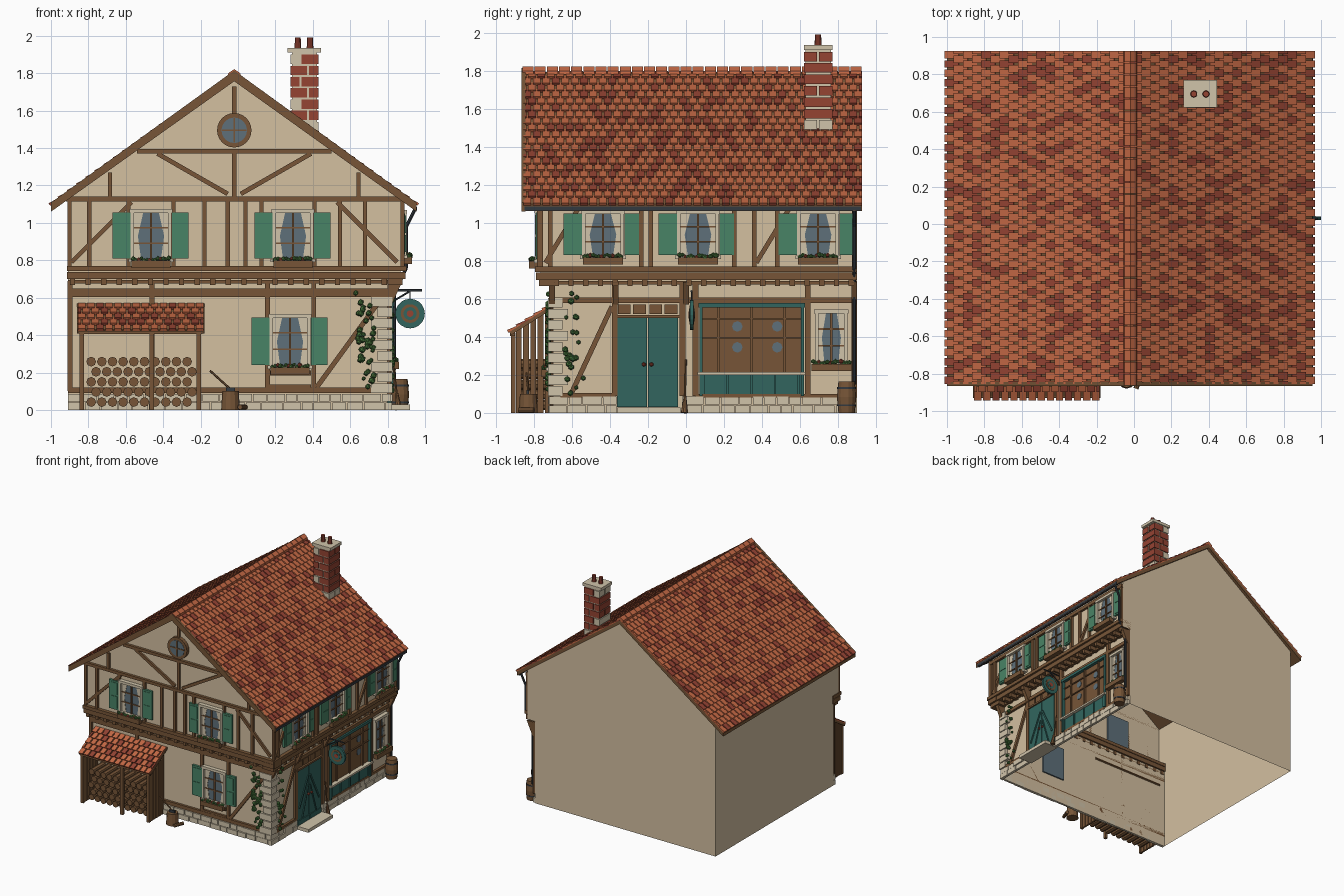
import bpy, bmesh, math, random
from mathutils import Matrix, Vector

cube = bpy.data.objects.get("Cube")
if cube:
    bpy.data.objects.remove(cube)
random.seed(7)

# Palette
PALETTE = dict(plaster="d2be9f", timber="76563a", roof_tile="c26846", brick_red="934536",
               teal_paint="35655f", shutter_green="4a8266", glass="5f6f79", stone="cfc2a8",
               foliage="47703c", iron="363c42")
NAMES = list(PALETTE)
MATS = []
for label, code in PALETTE.items():
    rgb = [(int(code[i:i + 2], 16) / 255) ** 2.2 for i in (0, 2, 4)]
    m = bpy.data.materials.new(label)
    m.use_nodes = True
    m.diffuse_color = (*rgb, 1)
    bsdf = m.node_tree.nodes["Principled BSDF"]
    bsdf.inputs["Base Color"].default_value = (*rgb, 1)
    bsdf.inputs["Roughness"].default_value = 0.8
    MATS.append(m)

parts = {}


def part(name):
    return parts.setdefault(name, bmesh.new())


def basis(origin, u, v):
    u, v = Vector(u).normalized(), Vector(v).normalized()
    return Matrix.Translation(origin) @ Matrix((u, v, u.cross(v))).transposed().to_4x4()


def poly(name, col, M, pts, d0, d1):
    """Extrude a flat outline between two depths."""
    bm, n = part(name), len(pts)
    a, b = [[bm.verts.new(M @ Vector((*p, d))) for p in pts] for d in (d0, d1)]
    faces = [bm.faces.new(a[::-1]), bm.faces.new(b)]
    faces += [bm.faces.new((a[i], a[(i + 1) % n], b[(i + 1) % n], b[i])) for i in range(n)]
    for f in faces:
        f.material_index = NAMES.index(col)


def box(name, col, M, u0, u1, z0, z1, d0, d1):
    poly(name, col, M, [(u0, z0), (u1, z0), (u1, z1), (u0, z1)], d0, d1)


def beam(name, col, M, p, q, w, d0, d1):
    p, q = Vector(p), Vector(q)
    t = (q - p).normalized()
    s = Vector((-t.y, t.x)) * w / 2
    poly(name, col, M, [p - s, q - s, q + s, p + s], d0, d1)


def rod(name, col, p, q, r, r2=None, n=10):
    p, q = Vector(p), Vector(q)
    M = Matrix.Translation((p + q) / 2) @ (q - p).to_track_quat('Z', 'Y').to_matrix().to_4x4()
    made = bmesh.ops.create_cone(part(name), cap_ends=True, segments=n, radius1=r,
                                 radius2=r if r2 is None else r2, depth=(q - p).length, matrix=M)
    for f in {f for v in made["verts"] for f in v.link_faces}:
        f.material_index = NAMES.index(col)


def ball(name, col, p, r):
    made = bmesh.ops.create_icosphere(part(name), subdivisions=1, radius=r, matrix=Matrix.Translation(p))
    for f in {f for v in made["verts"] for f in v.link_faces}:
        f.material_index = NAMES.index(col)


def tiles(name, M, width, length, cols, rows):
    """Staggered overlapping tiles: u runs up the slope, depth runs along it."""
    p, w = length / rows, width / cols
    for r in range(rows):
        for c in range(cols + r % 2):
            d0 = max(0, (c - r % 2 / 2) * w)
            d1 = min(width, (c + 1 - r % 2 / 2) * w)
            top = min(length, (r + 1.3) * p)
            col = "brick_red" if random.random() < .25 else "roof_tile"
            poly(name, col, M, [(r * p - .005, 0), (top, 0), (top, .004), (r * p - .005, .016)],
                 d0 + .005, d1 - .005)


W = Matrix()
UP = (0, 0, 1)
FRONT_UP, FRONT_LOW = basis((0, -.765, 0), (1, 0, 0), UP), basis((0, -.7, 0), (1, 0, 0), UP)
SIDE_UP, SIDE_LOW = basis((.87, 0, 0), (0, 1, 0), UP), basis((.8, 0, 0), (0, 1, 0), UP)

# Hollow wall shells, open underneath
GABLE = basis((0, 0, 0), (1, 0, 0), UP)
box("lower_walls", "plaster", W, -.91, .8, -.7, .9, 0, .74)
poly("upper_walls", "plaster", GABLE, [(-.91, .7), (.87, .7), (.87, 1.135), (-.02, 1.775), (-.91, 1.14)], -.9, .765)
for name in ("lower_walls", "upper_walls"):
    bm = part(name)
    bmesh.ops.recalc_face_normals(bm, faces=bm.faces)
    bmesh.ops.delete(bm, geom=[f for f in bm.faces if abs(f.normal.z) > .4], context='FACES')

# Roof deck, bargeboards, tiles, ridge
RIDGE = (-.02, 1.795)
for side, ex in (("left", -1), ("right", .955)):
    eave = (ex, 1.095)
    poly("roof_deck", "timber", GABLE, [eave, RIDGE, (-.02, 1.762), (ex, 1.062)], -.925, .855)
    poly("bargeboards", "timber", GABLE, [(ex, 1.108), (-.02, 1.815), (-.02, 1.757), (ex, 1.06)], .845, .865)
    w = Vector((-.02 - ex, 0, .7))
    n = Vector((-w.z, 0, w.x)) if w.x > 0 else Vector((w.z, 0, -w.x))
    M = basis((ex, .93 if ex < 0 else -.86, 1.095), w, n)
    tiles(side + "_roof_tiles", M, 1.79, w.length, 36, 20)
for i in range(28):
    y = -.86 + i * 1.79 / 28
    poly("ridge_tiles", "roof_tile", GABLE, [(-.055, 1.782), (-.02, 1.8), (.015, 1.782), (.012, 1.8), (-.02, 1.822), (-.052, 1.8)],
         -y - .058, -y)

# Gutter and downpipe
box("gutter", "iron", W, .935, .957, -.85, .92, 1.065, 1.085)
pipe = [(.945, .885, 1.07), (.9, .885, .98), (.9, .885, .76), (.835, .885, .62), (.835, .885, .15)]
for a, b in zip(pipe, pipe[1:]):
    rod("downpipe", "iron", a, b, .009, n=8)

# Chimney
box("chimney", "stone", W, .288, .422, .628, .762, 1.4, 1.91)
for r in range(8):
    z = 1.43 + r * .06
    cut = .335 if r % 2 else .375
    for x0, x1 in ((.28, cut - .005), (cut + .005, .43)):
        col = "stone" if random.random() < .2 else "brick_red"
        for y0, y1 in ((.62, .69), (.7, .77)) if r % 3 == 1 else ((.62, .77),):
            box("chimney", col, W, x0, x1, y0, y1, z, z + .05)
box("chimney_cap", "stone", W, .265, .443, .622, .77, 1.91, 1.935)
for x in (.32, .385):
    rod("chimney_pots", "brick_red", (x, .695, 1.93), (x, .695, 1.99), .019, .016)

# Upper front timbers
F = ("front_timbers", "timber", FRONT_UP)
for x in (-.9, -.795, -.585, -.345, -.18, -.055, .04, .125, .41, .545, .68, .88):
    box(*F, x - .011, x + .011, .76, 1.13, 0, .018)
for x in (-.685, .645):
    box(*F, x - .011, x + .011, 1.13, 1.27, 0, .018)
box(*F, -.92, .89, 1.115, 1.14, 0, .022)
box(*F, -.54, .5, 1.37, 1.395, 0, .022)
box(*F, -.032, -.008, 1.14, 1.37, 0, .018)
box(*F, -.032, -.008, 1.58, 1.73, 0, .018)
for s in (-1, 1):
    beam(*F, (-.02 + s * .87, .79), (-.02 + s * .55, 1.11), .024, 0, .016)
    beam(*F, (-.02 + s * .41, 1.37), (-.02 + s * .035, 1.155), .024, 0, .016)

# Round gable window
for col, r, d in (("timber", .092, .03), ("glass", .068, .032)):
    rod("round_window", col, (-.02, -.755, 1.495), (-.02, -.765 - d, 1.495), r, n=24)
box("round_window", "timber", FRONT_UP, -.025, -.015, 1.43, 1.56, .03, .036)
box("round_window", "timber", FRONT_UP, -.085, .045, 1.49, 1.5, .03, .036)

# Upper side timbers
S = ("side_timbers", "timber", SIDE_UP)
for y in (-.765, -.715, -.235, -.185, .255, .36, .48, .885):
    box(*S, y - .012, y + .012, .76, 1.09, 0, .018)
for y in (-.74, .37):
    beam(*S, (y, .79), (y + .17, 1.07), .024, 0, .016)
box(*S, -.78, .9, 1.07, 1.1, 0, .02)

# Jetty beams, joist ends, brackets
for M, u0, u1 in ((FRONT_UP, -.915, .895), (SIDE_UP, -.79, .9)):
    box("jetty", "timber", M, u0, u1, .742, .77, -.08, .03)
    box("jetty", "timber", M, u0, u1, .7, .738, -.08, .018)
    for i in range(22):
        u = u0 + .03 + i * (u1 - u0 - .06) / 21
        box("joist_ends", "timber", M, u - .014, u + .014, .668, .702, -.07, .008)
for M, u0, u1 in ((FRONT_LOW, -.91, .82), (SIDE_LOW, -.72, .9)):
    box("jetty", "timber", M, u0, u1, .675, .695, 0, .02)
for y in (-.705, -.37, 0, .885):
    bracket = basis((0, y, 0), (1, 0, 0), UP)
    poly("brackets", "timber", bracket, [(.8, .57), (.825, .57), (.88, .69), (.8, .69)], -.015, .015)

# Ground floor timbers
F, S = ("front_timbers", "timber", FRONT_LOW), ("side_timbers", "timber", SIDE_LOW)
box(*F, -.91, .82, .605, .65, 0, .02)
box(*F, -.91, .76, .09, .12, 0, .02)
for x in (-.898, -.46, .157, .405):
    box(*F, x - .013, x + .013, .1, .69, 0, .018)
beam(*F, (.42, .12), (.74, .56), .026, 0, .016)
box(*F, .17, .39, .115, .135, 0, .018)
box(*F, .17, .39, .185, .21, 0, .03)
box(*S, -.7, .9, .577, .607, 0, .02)
box(*S, -.66, -.37, .08, .105, 0, .02)
box(*S, .05, .9, .08, .1, 0, .02)
for y in (-.375, -.018, .05, .64, .885):
    box(*S, y - .015, y + .015, .09, .69, 0, .02)
beam(*S, (-.6, .11), (-.39, .56), .026, 0, .016)

# Stone plinth and corner quoins
for M, u0, u1 in ((FRONT_LOW, -.91, .81), (SIDE_LOW, -.72, -.36), (SIDE_LOW, -.02, .9)):
    for row in range(2):
        u = u0
        while u < u1 - .02:
            e = min(u1, u + random.uniform(.06, .12))
            box("plinth", "stone", M, u, e - .006, row * .045, row * .045 + .04, 0, random.uniform(.018, .026))
            u = e
for i in range(9):
    a, b = ((.1, .06), (.065, .09))[i % 2]
    box("quoins", "stone", W, .81 - a, .826, -.726, -.71 + b, .09 + i * .058, .141 + i * .058)


# Windows
def window(M, u, z0, z1, h=.11, shutters=(.1, .09), flowers=True):
    N, b = "windows", .018
    box(N, "glass", M, u - h, u + h, z0, z1, -.012, .008)
    for s in (-1, 1):
        lo, hi = sorted((u + s * h, u + s * (h - b)))
        box(N, "stone", M, lo, hi, z0, z1, 0, .03)
        e = u + s * (h - b)
        poly("curtains", "stone", M, [(e, z1 - b), (e - s * h * .45, z1 - b), (e - s * h * .2, (z0 + z1) / 2),
                                      (e - s * h * .35, z0 + b), (e, z0 + b)], .006, .011)
    box(N, "stone", M, u - h - .006, u + h + .006, z1 - b, z1 + .004, 0, .033)
    box(N, "stone", M, u - h - .01, u + h + .01, z0, z0 + b, 0, .036)
    box(N, "timber", M, u - .006, u + .006, z0 + b, z1 - b, .006, .018)
    for k in (.36, .66):
        z = z0 + (z1 - z0) * k
        box(N, "timber", M, u - h + b, u + h - b, z - .004, z + .004, .006, .016)
    for s, w in zip((-1, 1), shutters):
        lo, hi = sorted((u + s * h, u + s * (h + w)))
        box("shutters", "shutter_green", M, lo + .003, hi, z0 + .02, z1 - .015, .005, .024)
        for k in (.06, .53):
            z = z0 + .02 + (z1 - z0 - .035) * k
            box("shutters", "shutter_green", M, lo + .018, hi - .015, z, z + (z1 - z0) * .36, .02, .028)
    if flowers:
        box("flower_boxes", "timber", M, u - .105, u + .105, z0 - .03, z0 + .008, .02, .06)
        for i in range(14):
            p = M @ Vector((u - .095 + i * .0146, z0 + random.uniform(.008, .022), random.uniform(.03, .052)))
            ball("flowers", "brick_red" if i % 4 == 2 else "foliage", p, random.uniform(.01, .015))


for x in (-.465, .294):
    window(FRONT_UP, x, .79, 1.07)
for y in (-.437, .063, .695):
    window(SIDE_UP, y, .81, 1.065, shutters=(.1, .08))
window(FRONT_LOW, .278, .22, .51)
window(SIDE_LOW, .765, .25, .54, .085, ())

# Double door and step
D = ("door", "teal_paint", SIDE_LOW)
for s in (-1, 1):
    c = -.202
    lo, hi = sorted((c + s * .003, c + s * .16))
    box(*D, lo, hi, .03, .5, 0, .014)
    beam(*D, (c + s * .012, .41), (c + s * .135, .17), .014, .01, .021)
    beam(*D, (c + s * .012, .33), (c + s * .1, .06), .01, .01, .021)
    box(*D, lo, hi, .03, .07, .01, .02)
    ball("door_knobs", "brick_red", (.825, c + s * .02, .255), .012)
    for k in (0, 1):
        u = c + s * (.043 + k * .08)
        box("door_transom", "timber", SIDE_LOW, u - .034, u + .034, .52, .57, 0, .016)
box("door_transom", "timber", SIDE_LOW, -.37, -.03, .5, .515, 0, .026)
box("door_step", "stone", W, .79, .92, -.36, -.03, 0, .028)

# Shop front
S = ("shop_front", "teal_paint", SIDE_LOW)
box("shop_front", "timber", SIDE_LOW, .07, .62, .2, .575, -.01, .008)
for u in (.07, .605):
    box(*S, u, u + .017, .09, .575, 0, .032)
box(*S, .065, .625, .555, .578, 0, .034)
box(*S, .075, .61, .09, .2, 0, .018)
for i in range(5):
    box(*S, .087 + i * .125, .099 + i * .125, .1, .2, .01, .026)
box("shop_front", "stone", SIDE_LOW, .06, .63, .2, .215, 0, .045)
for u in (.17, .345, .52):
    box("shop_front", "timber", SIDE_LOW, u - .006, u + .006, .215, .555, 0, .02)
for z in (.395, .495):
    box("shop_front", "timber", SIDE_LOW, .087, .605, z - .004, z + .004, 0, .018)
for u in (.27, .48):
    for z in (.345, .455):
        rod("shop_panes", "glass", (.805, u, z), (.812, u, z), .028, n=8)

# Hanging sign
rod("sign_bracket", "iron", (.8, .03, .64), (.985, .03, .64), .006, n=6)
rod("sign_bracket", "iron", (.81, .03, .57), (.92, .03, .635), .005, n=6)
rod("sign_bracket", "iron", (.92, .03, .64), (.92, .03, .58), .004, n=6)
for col, r, t in (("teal_paint", .079, .009), ("timber", .05, .012), ("teal_paint", .035, .014), ("brick_red", .018, .017)):
    rod("hanging_sign", col, (.92, .03 - t, .515), (.92, .03 + t, .515), r, n=20)

# Wood shed with logs
box("shed_frame", "timber", W, -.85, -.19, -.925, -.9, .405, .43)
for x in (-.835, -.46, -.21):
    box("shed_frame", "timber", W, x - .012, x + .012, -.92, -.896, 0, .42)
for x in (-.835, -.21):
    side = basis((x, 0, 0), (0, 1, 0), UP)
    for i in range(5):
        y = -.895 + i * .038
        poly("shed_slats", "timber", side, [(y, 0), (y + .03, 0), (y + .03, .46 + i * .025), (y, .435 + i * .025)], -.008, .008)
SHED = basis((-.86, -.93, .425), (0, .23, .145), (0, -.145, .23))
box("shed_roof", "timber", SHED, 0, .272, -.018, 0, 0, .68)
tiles("shed_roof", SHED, .68, .27, 14, 5)
for r in range(5):
    for i in range(10):
        x = -.785 + i * .057 + r % 2 * .026
        rod("logs", "timber", (x, -.7, .042 + r * .054), (x, -.86 - random.random() * .015, .042 + r * .054), .026, n=8)

# Chopping block, axe, barrel, broom
rod("chopping_block", "timber", (-.04, -.83, 0), (-.04, -.83, .1), .05, .044, 12)
rod("axe", "timber", (-.15, -.84, .21), (-.045, -.83, .115), .006, n=6)
box("axe", "iron", W, -.065, -.015, -.84, -.825, .095, .12)
rod("chopping_block", "timber", (.01, -.88, .015), (.04, -.8, .015), .014, n=8)
for z0, z1, a, b in ((0, .083, .043, .051), (.083, .165, .051, .043)):
    rod("barrel", "timber", (.865, .845, z0), (.865, .845, z1), a, b, 14)
for z in (.035, .125):
    rod("barrel", "iron", (.865, .845, z), (.865, .845, z + .01), .0495, n=14)
rod("broom", "timber", (.85, -.005, .08), (.825, 0, .28), .005, n=6)
rod("broom", "timber", (.86, -.008, 0), (.85, -.005, .09), .02, .007, 8)

# Climbing vine round the corner
for i in range(44):
    z = random.uniform(.1, .63)
    spread = random.uniform(0, .05 + .1 * z)
    ball("vine", "foliage", (.73 - spread, -.725, z), random.uniform(.011, .02))
    if i % 2:
        ball("vine", "foliage", (.825, -.64 + spread, random.uniform(.1, .63)), random.uniform(.011, .02))

# Turn every part into an object with only the colours it uses
for name, bm in parts.items():
    if not name.endswith("_walls"):
        bmesh.ops.recalc_face_normals(bm, faces=bm.faces)
    used = sorted({f.material_index for f in bm.faces})
    for f in bm.faces:
        f.material_index = used.index(f.material_index)
    mesh = bpy.data.meshes.new(name)
    bm.to_mesh(mesh)
    bm.free()
    for i in used:
        mesh.materials.append(MATS[i])
    bpy.context.scene.collection.objects.link(bpy.data.objects.new(name, mesh))
